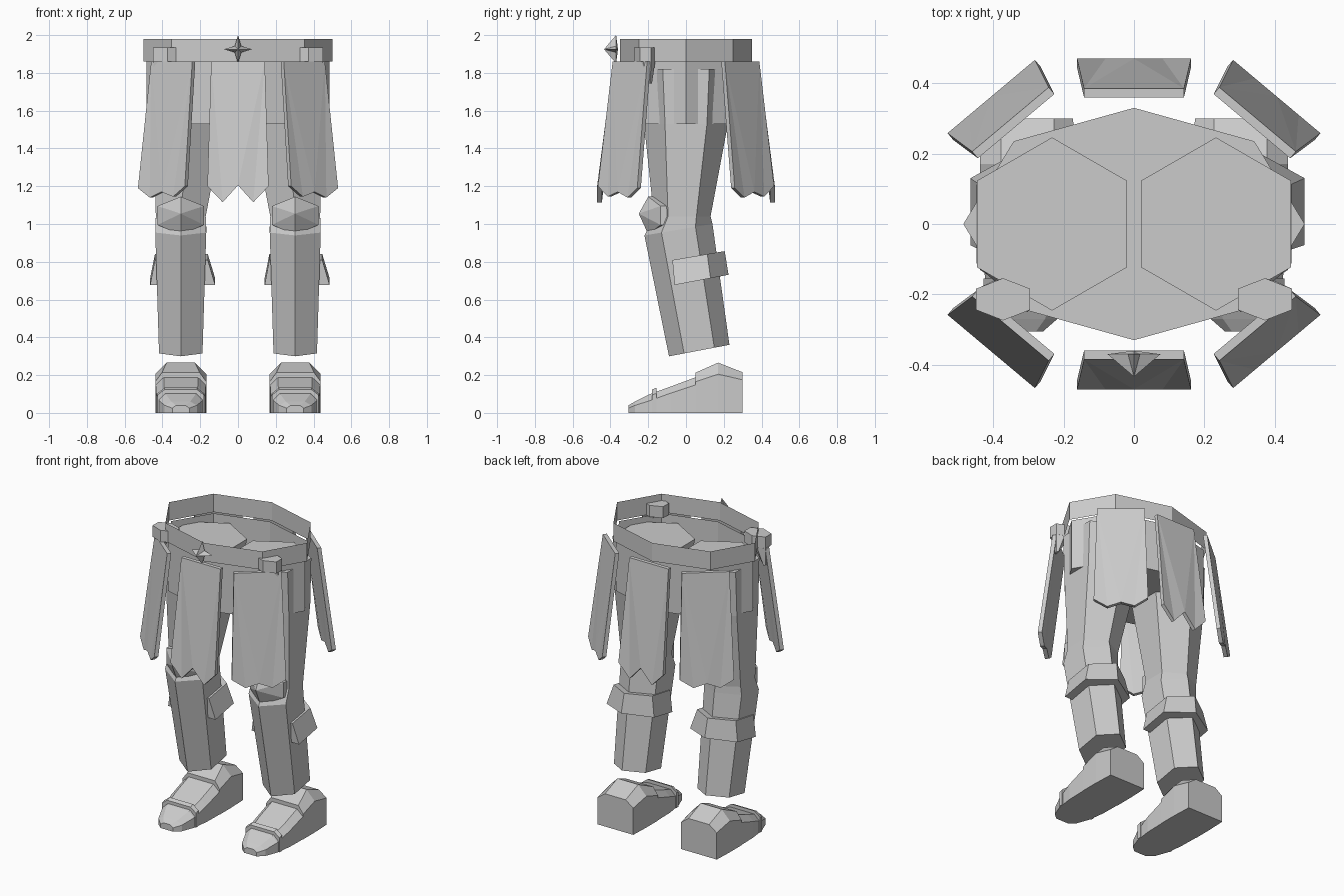
import bpy, math
from mathutils import Matrix, Vector

if "Cube" in bpy.data.objects:
    bpy.data.objects.remove(bpy.data.objects["Cube"])

grey = bpy.data.materials.new("plain grey")
grey.diffuse_color = (0.6, 0.6, 0.6, 1)
grey.use_nodes = True
grey.node_tree.nodes["Principled BSDF"].inputs["Base Color"].default_value = grey.diffuse_color


def make(name, verts, faces):
    me = bpy.data.meshes.new(name)
    me.from_pydata([tuple(v) for v in verts], [], faces)
    me.materials.append(grey)
    ob = bpy.data.objects.new(name, me)
    bpy.context.collection.objects.link(ob)
    return ob


def loft(name, rings, cap_start=True, cap_end=True):
    """Skin a list of equal-length closed rings, first ring lowest, counter-clockwise."""
    n = len(rings[0])
    verts = [v for r in rings for v in r]
    faces = []
    for k in range(len(rings) - 1):
        a, b = k * n, (k + 1) * n
        faces += [(a + i, a + (i + 1) % n, b + (i + 1) % n, b + i) for i in range(n)]
    if cap_start:
        faces.append(tuple(reversed(range(n))))
    if cap_end:
        faces.append(tuple(range(len(verts) - n, len(verts))))
    return make(name, verts, faces)


def hexagon(cx, cy, z, rx, r, slope=0.0, flat_front=False):
    """Six-sided ring with corners towards front and back; slope tilts it along y."""
    ring = []
    for i in range(6):
        a = math.radians(-90 + 60 * i)
        y = r * math.sin(a)
        if flat_front and i == 0:
            y = -r / 2
        x = rx * math.cos(a) / math.cos(math.radians(30))
        ring.append((cx + x, cy + y, z + slope * y))
    return ring


def octagon(z, side, diag_x, diag_y, front):
    return [(side, 0, z), (diag_x, diag_y, z), (0, front, z), (-diag_x, diag_y, z),
            (-side, 0, z), (-diag_x, -diag_y, z), (0, -front, z), (diag_x, -diag_y, z)]


# Thin open belt and the hip shell with a closed floor
loft("belt", [octagon(z, 0.50, 0.352, 0.25, 0.35) for z in (1.86, 1.98)], False, False)
loft("hips", [octagon(z, 0.485, 0.342, 0.235, 0.33) for z in (1.53, 1.86)], True, False)

# Four-pointed belt star
star = []
for i in range(8):
    a, r = math.radians(45 * i), (0.075, 0.024)[i % 2]
    star.append((r * math.cos(a), -0.37, 1.925 + r * math.sin(a)))
star += [(0, -0.434, 1.925), (0, -0.36, 1.925)]
make("belt_star", star, [(i, (i + 1) % 8, 8) for i in range(8)] +
     [((i + 1) % 8, i, 9) for i in range(8)])


def flap(name, mid, angle, points):
    """Leaning plate with a ragged hem; mid is the inner middle of its top edge."""
    rot = Matrix.Rotation(math.radians(angle), 4, 'Z')
    verts = []
    for back in (0, 0.025):
        row = [(-0.142, 0, 1.86), (0.142, 0, 1.86)]
        row += [(0.162 - 0.081 * i, 0.085, z) for i, z in enumerate(points)]
        verts += [Vector((mid[0], mid[1], 0)) + rot @ Vector((x, -y - back, z)) for x, y, z in row]
    n = 7
    # each face fans out from the top edge to the hem
    panel = [(0, 1, 4), (1, 2, 3), (1, 3, 4), (0, 4, 5), (0, 5, 6)]
    faces = panel + [tuple(n + i for i in reversed(f)) for f in panel]
    faces += [((i + 1) % n, i, n + i, n + (i + 1) % n) for i in range(n)]
    make(name, verts, faces)


# Six hanging armour flaps
wide_hem = (1.20, 1.115, 1.205, 1.115, 1.20)
low_hem = (1.19, 1.14, 1.17, 1.145, 1.20)
flap("front_flap", (0, -0.36), 0, wide_hem)
flap("back_flap", (0, 0.36), 180, wide_hem)
flap("front_right_flap", (0.335, -0.278), 40, low_hem)
flap("front_left_flap", (-0.335, -0.278), -40, low_hem[::-1])
flap("back_right_flap", (0.335, 0.278), 140, low_hem[::-1])
flap("back_left_flap", (-0.335, 0.278), -140, low_hem)


def foot_ring(cx, y, w, side_z, top_w, top_z):
    return [(cx + w, y, 0), (cx + w, y, side_z), (cx + top_w, y, top_z),
            (cx - top_w, y, top_z), (cx - w, y, side_z), (cx - w, y, 0)][::-1]


for side, s in (("left", -1), ("right", 1)):
    cx = 0.303 * s
    # Bent leg with sloping shin
    loft(side + "_leg", [
        hexagon(cx, 0.07, 0.33, 0.115, 0.16, 0.19),
        hexagon(cx, -0.04, 0.97, 0.135, 0.18, 0.17),
        hexagon(cx, -0.02, 1.04, 0.132, 0.15),
        hexagon(0.262 * s, 0.0, 1.53, 0.185, 0.222),
        hexagon(0.233 * s, 0.0, 1.82, 0.213, 0.246)])
    # Flared calf cuff, flat across the front
    loft(side + "_calf_cuff", [
        hexagon(cx + 0.01, 0.035, 0.695, 0.172, 0.19, 0.19, True),
        hexagon(cx + 0.003, 0.02, 0.825, 0.14, 0.185, 0.17, True)])
    # Pointed hexagonal kneecap
    front, back = [], []
    for i in range(6):
        a = math.radians(90 + 60 * i)
        x, z = 0.142 * math.cos(a), 1.045 + 0.1 * math.sin(a)
        front.append((cx + x, -0.20 if i % 3 == 0 else -0.135, z))
        back.append((cx + x, -0.10, z))
    make(side + "_kneecap", front + back + [(cx, -0.25, 1.055)],
         [(i, (i + 1) % 6, 12) for i in range(6)] +
         [((i + 1) % 6, i, 6 + i, 6 + (i + 1) % 6) for i in range(6)] +
         [tuple(range(11, 5, -1))])
    # Hexagonal belt stud tapering to a hanging spike
    px = 0.372 * s
    loft(side + "_belt_spike", [
        hexagon(0.435 * s, -0.20, 1.745, 0.008, 0.02),
        hexagon(px + 0.03 * s, -0.205, 1.86, 0.045, 0.042),
        hexagon(px, -0.214, 1.86, 0.077, 0.06),
        hexagon(px, -0.214, 1.935, 0.077, 0.06)])
    # Shoe: toe, raised heel and instep strap
    loft(side + "_toe", [foot_ring(cx, *p) for p in (
        (-0.305, 0.045, 0.025, 0.025, 0.04), (-0.27, 0.085, 0.04, 0.05, 0.06),
        (-0.19, 0.115, 0.065, 0.08, 0.10), (-0.08, 0.13, 0.105, 0.09, 0.14),
        (0.055, 0.133, 0.15, 0.09, 0.19))])
    loft(side + "_heel", [foot_ring(cx, *p) for p in (
        (0.05, 0.135, 0.165, 0.10, 0.213), (0.17, 0.135, 0.205, 0.075, 0.266),
        (0.30, 0.13, 0.175, 0.075, 0.215))])
    strap = []
    for y, dz in ((-0.18, 0.012), (-0.155, 0.022)):
        strap.append([(x, yy, z + (dz if z > 0.04 else 0)) for x, yy, z in
                      foot_ring(cx, y, 0.124, 0.082, 0.085, 0.112)])
    loft(side + "_shoe_strap", strap)

# Make all surfaces face outwards consistently
import bmesh
for ob in bpy.data.objects:
    bm = bmesh.new()
    bm.from_mesh(ob.data)
    bmesh.ops.recalc_face_normals(bm, faces=bm.faces)
    bm.to_mesh(ob.data)
    bm.free()
